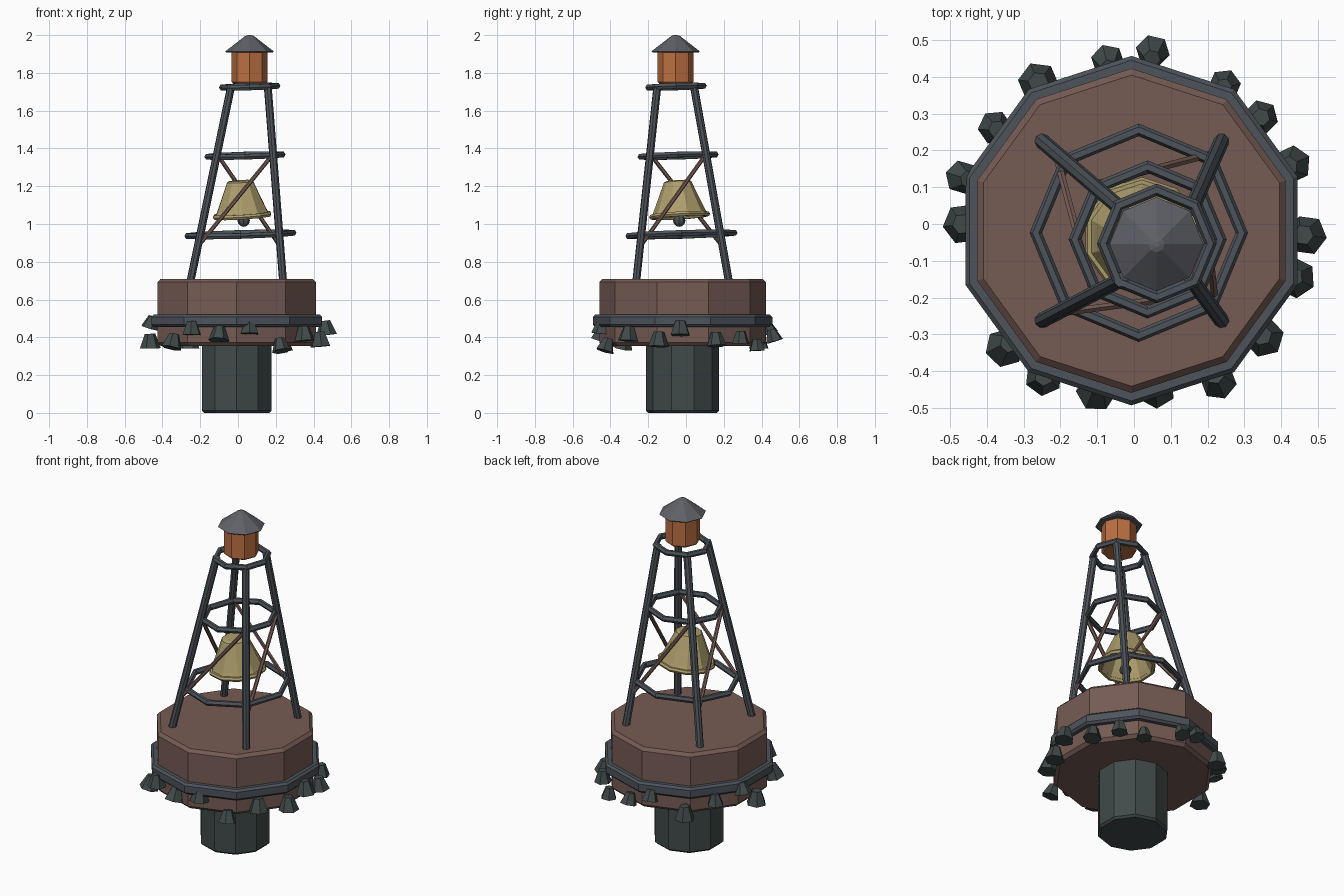
import bpy, bmesh, random
from math import sin, cos, pi, radians
from mathutils import Vector, Matrix

if "Cube" in bpy.data.objects:
    bpy.data.objects.remove(bpy.data.objects["Cube"])

random.seed(4)


def mat(name, r, g, b):
    m = bpy.data.materials.new(name)
    m.diffuse_color = (r, g, b, 1)
    m.use_nodes = True
    m.node_tree.nodes["Principled BSDF"].inputs["Base Color"].default_value = m.diffuse_color
    return m


RUST = mat("rust_red", 0.18, 0.105, 0.088)
STEEL = mat("steel", 0.075, 0.088, 0.105)
DARK = mat("weed_green", 0.052, 0.07, 0.068)
BRASS = mat("brass", 0.42, 0.34, 0.15)
ORANGE = mat("lamp_orange", 0.5, 0.16, 0.055)
ROOF = mat("roof_grey", 0.115, 0.118, 0.135)


def finish(name, bm, material, matrix=Matrix()):
    bmesh.ops.recalc_face_normals(bm, faces=bm.faces)
    me = bpy.data.meshes.new(name)
    bm.to_mesh(me)
    bm.free()
    me.materials.append(material)
    ob = bpy.data.objects.new(name, me)
    ob.matrix_world = matrix
    bpy.context.collection.objects.link(ob)
    return ob


def lathe(name, profile, sides, material, matrix=Matrix(), loop=False):
    """Revolve (radius, z) points; capped at both ends, or a closed ring section."""
    bm = bmesh.new()
    rows = [[bm.verts.new((r * sin(2 * pi * i / sides), r * cos(2 * pi * i / sides), z))
             for i in range(sides)] for r, z in profile]
    pairs = list(zip(rows, rows[1:]))
    if loop:
        pairs.append((rows[-1], rows[0]))
    else:
        bm.faces.new(rows[0])
        bm.faces.new(rows[-1])
    for a, b in pairs:
        for i in range(sides):
            j = (i + 1) % sides
            bm.faces.new((a[i], a[j], b[j], b[i]))
    return finish(name, bm, material, matrix)


def drum(r, z0, z1, b):
    return [(r - b, z0), (r, z0 + b), (r, z1 - b), (r - b, z1)]


def rod(name, a, b, r, material, sides=8):
    a, b = Vector(a), Vector(b)
    m = Matrix.Translation(a) @ (b - a).to_track_quat('Z', 'Y').to_matrix().to_4x4()
    return lathe(name, [(r, 0), (r, (b - a).length)], sides, material, m)


def tilt(x, y, z, deg=0.0):
    # place a part, raised a little towards +x and +y
    return (Matrix.Translation((x, y, z)) @ Matrix.Rotation(radians(deg), 4, 'X')
            @ Matrix.Rotation(radians(-deg), 4, 'Y'))


# Hull: lower stem, float and rubbing band
CX, CY = -0.007, -0.018
hull = tilt(CX, CY, 0)
lathe("lower_stem", drum(0.194, 0.0, 0.37, 0.012), 10, DARK, hull)
lathe("float", drum(0.441, 0.355, 0.71, 0.018), 10, RUST, hull)
lathe("rubbing_band", [(0.42, 0.455), (0.463, 0.455), (0.475, 0.467), (0.475, 0.508),
                       (0.463, 0.52), (0.42, 0.52)], 10, STEEL, hull, loop=True)

# Leaning tower: four legs between base and top corners
LOW, HIGH = Vector((CX, CY, 0.69)), Vector((0.061, -0.055, 1.735))
CORNERS = [(-1, -1), (1, -1), (1, 1), (-1, 1)]


def leg_point(i, z):
    t = (z - LOW.z) / (HIGH.z - LOW.z)
    half = 0.246 + (0.096 - 0.246) * t
    sx, sy = CORNERS[i % 4]
    return LOW.lerp(HIGH, t) + Vector((sx * half, sy * half, 0))


for i in range(4):
    rod(f"tower_leg_{i + 1}", leg_point(i, 0.69), leg_point(i, 1.735), 0.021, STEEL)
    rod(f"cross_brace_{i + 1}", leg_point(i, 0.88), leg_point(i + 1, 1.37), 0.011, RUST, 6)

# Tower hoops
for n, (x, y, z, R) in enumerate([(0.013, -0.024, 0.945, 0.28), (0.037, -0.042, 1.362, 0.198),
                                  (0.062, -0.053, 1.727, 0.146)]):
    section = [(R + 0.017 * cos(pi * k / 3), 0.017 * sin(pi * k / 3)) for k in range(6)]
    lathe(f"tower_hoop_{n + 1}", section, 8, STEEL, tilt(x, y, z, 1.7), loop=True)

# Bell with open mouth, rim and clapper
bell = tilt(0.022, -0.034, 1.045, 3.5)
lathe("bell", [(0.132, 0.0), (0.115, 0.07), (0.06, 0.17), (0.0605, 0.185), (0.073, 0.178),
               (0.105, 0.1), (0.135, 0.03), (0.15, 0.0)][3:] +
      [(0.138, -0.004), (0.12, 0.03), (0.09, 0.1), (0.058, 0.165)], 10, BRASS, bell)
rim = [(0.148 + 0.014 * cos(pi * k / 3), 0.014 * sin(pi * k / 3)) for k in range(6)]
lathe("bell_rim", rim, 10, BRASS, bell, loop=True)
bm = bmesh.new()
bmesh.ops.create_uvsphere(bm, u_segments=8, v_segments=6, radius=0.033)
finish("clapper", bm, STEEL, tilt(0.03, -0.036, 1.018))
rod("clapper_rod", (0.022, -0.034, 1.215), (0.03, -0.036, 1.02), 0.01, STEEL, 6)

# Lantern and roof
top = tilt(0.061, -0.055, 0)
lathe("lantern", drum(0.095, 1.745, 1.915, 0.008), 8, ORANGE, top)
lathe("lantern_roof", [(0.122, 1.908), (0.128, 1.914), (0.022, 1.996), (0.008, 2.0)], 8, ROOF, top)

# Barnacles round the float: x, y, z
SPOTS = [(0.05, 0.46, 0.41), (-0.07, 0.435, 0.45), (-0.26, 0.385, 0.38), (-0.375, 0.26, 0.44),
         (-0.46, 0.125, 0.48), (-0.465, 0.0, 0.38), (-0.345, -0.33, 0.38), (-0.245, -0.415, 0.45),
         (-0.1, -0.445, 0.42), (0.06, -0.445, 0.455), (0.225, -0.42, 0.36), (0.35, -0.305, 0.42),
         (0.435, -0.145, 0.39), (0.465, -0.03, 0.45), (0.425, 0.16, 0.39), (0.345, 0.29, 0.40),
         (0.245, 0.375, 0.36)]
for n, (x, y, z) in enumerate(SPOTS):
    s = random.uniform(0.85, 1.1)
    axis = Vector((-y, x, 0)).normalized()
    m = (Matrix.Translation((x, y, z)) @ Matrix.Rotation(random.uniform(-0.35, 0.1), 4, axis)
         @ Matrix.Rotation(random.uniform(0, 6), 4, 'Z') @ Matrix.Scale(s, 4))
    lathe(f"barnacle_{n + 1}", [(0.052, -0.036), (0.026, 0.036)], 6, DARK, m)
